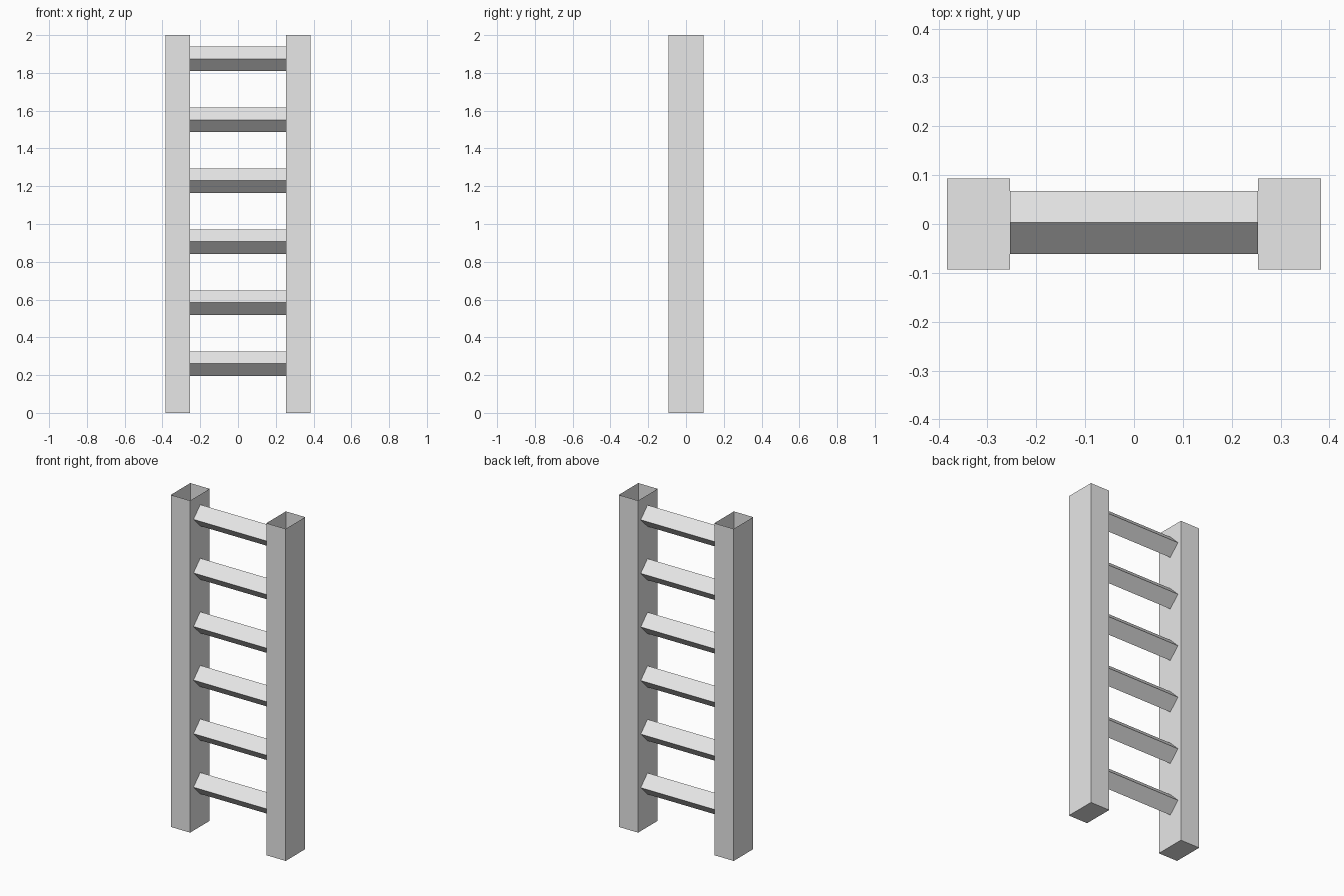
import bpy, bmesh
from mathutils import Matrix
from math import pi

cube = bpy.data.objects.get("Cube")
if cube:
    bpy.data.objects.remove(cube, do_unlink=True)

grey = bpy.data.materials.new("plain_grey")
grey.use_nodes = True
colour = (0.8, 0.8, 0.8, 1)
grey.diffuse_color = colour
grey.node_tree.nodes["Principled BSDF"].inputs["Base Color"].default_value = colour

HEIGHT = 2.0
OUTER, INNER = 0.383, 0.254
DEPTH = 0.186
RUNG_RADIUS = 0.0645


def make_object(name, bm):
    mesh = bpy.data.meshes.new(name)
    bm.to_mesh(mesh)
    bm.free()
    mesh.materials.append(grey)
    obj = bpy.data.objects.new(name, mesh)
    bpy.context.collection.objects.link(obj)
    return obj


# Side rails: box posts, open at the top
def rail(name, side):
    bm = bmesh.new()
    bmesh.ops.create_cube(bm, size=1)
    bmesh.ops.scale(bm, vec=(OUTER - INNER, DEPTH, HEIGHT), verts=bm.verts)
    bmesh.ops.delete(bm, geom=[f for f in bm.faces if f.normal.z > 0.5], context='FACES')
    obj = make_object(name, bm)
    obj.location = (side * (OUTER + INNER) / 2, 0, HEIGHT / 2)


# Rungs: four-sided bars standing on an edge
def rung(name, z):
    bm = bmesh.new()
    bmesh.ops.create_cone(bm, cap_ends=True, segments=4, radius1=RUNG_RADIUS,
                          radius2=RUNG_RADIUS, depth=2 * INNER,
                          matrix=Matrix.Rotation(pi / 2, 4, 'Y'))
    obj = make_object(name, bm)
    obj.location = (0, 0.0035, z)


rail("left_rail", 1)
rail("right_rail", -1)
for i in range(6):
    rung(f"rung_{i + 1}", 0.261 + i * 0.3227)
